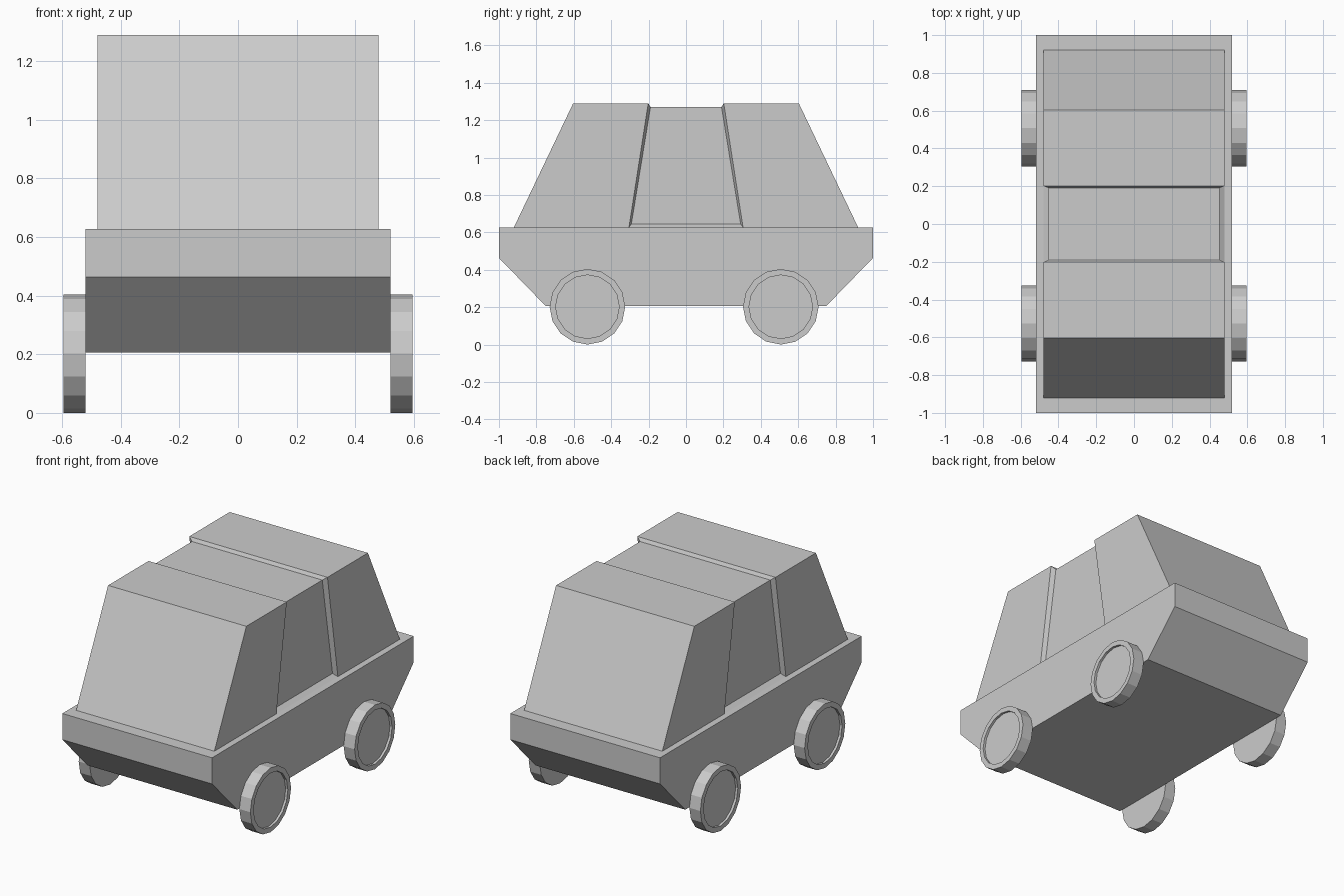
import bpy, bmesh
from math import cos, sin, pi

if "Cube" in bpy.data.objects:
    bpy.data.objects.remove(bpy.data.objects["Cube"])


def make_object(name, bm):
    bmesh.ops.recalc_face_normals(bm, faces=bm.faces)
    mesh = bpy.data.meshes.new(name)
    bm.to_mesh(mesh)
    bm.free()
    obj = bpy.data.objects.new(name, mesh)
    bpy.context.collection.objects.link(obj)
    return obj


def bridge(bm, a, b, skip=()):
    n = len(a)
    for i in range(n):
        if i not in skip:
            j = (i + 1) % n
            bm.faces.new((a[i], a[j], b[j], b[i]))


# Lower body: side profile extruded across the width
bm = bmesh.new()
profile = [(-1, .463), (-.75, .206), (.75, .206), (1, .463), (1, .627), (-1, .627)]
left, right = ([bm.verts.new((x, y, z)) for y, z in profile] for x in (-.52, .52))
bridge(bm, left, right)
bm.faces.new(left)
bm.faces.new(right)
make_object("body", bm)

# Cabin: slanted sections along y, with a recessed middle band
# (bottom y, top y, half width, bottom z, top z)
half = [(.92, .603, .48, .627, 1.29), (.305, .202, .48, .627, 1.29), (.292, .19, .452, .645, 1.27)]
sections = [(-b, -t, w, lo, hi) for b, t, w, lo, hi in half] + half[::-1]
bm = bmesh.new()
rings = [[bm.verts.new(p) for p in ((-w, b, lo), (w, b, lo), (w, t, hi), (-w, t, hi))]
         for b, t, w, lo, hi in sections]
for a, b in zip(rings, rings[1:]):
    bridge(bm, a, b, skip=(0,))
bm.faces.new(rings[0])
bm.faces.new(rings[-1])
# Sloped sills under the recessed band, and the floor
for k in (0, 1):
    bm.faces.new([rings[i][k] for i in (1, 2, 3, 4)])
bm.faces.new([rings[i][0] for i in (0, 1, 4, 5)] + [rings[i][1] for i in (5, 4, 1, 0)])
make_object("cabin", bm)


# Wheels: 16-sided discs with a recessed outer face
def wheel(name, side, cy):
    bm = bmesh.new()
    rings = []
    for x, r in ((.52, .202), (.596, .202), (.596, .17), (.581, .17)):
        rings.append([bm.verts.new((side * x, cy + r * cos(i * pi / 8), .202 + r * sin(i * pi / 8)))
                      for i in range(16)])
    for a, b in zip(rings, rings[1:]):
        bridge(bm, a, b)
    bm.faces.new(rings[0])
    bm.faces.new(rings[-1])
    make_object(name, bm)


for side, label in ((-1, "left"), (1, "right")):
    wheel("front_wheel_" + label, side, -.527)
    wheel("rear_wheel_" + label, side, .507)
